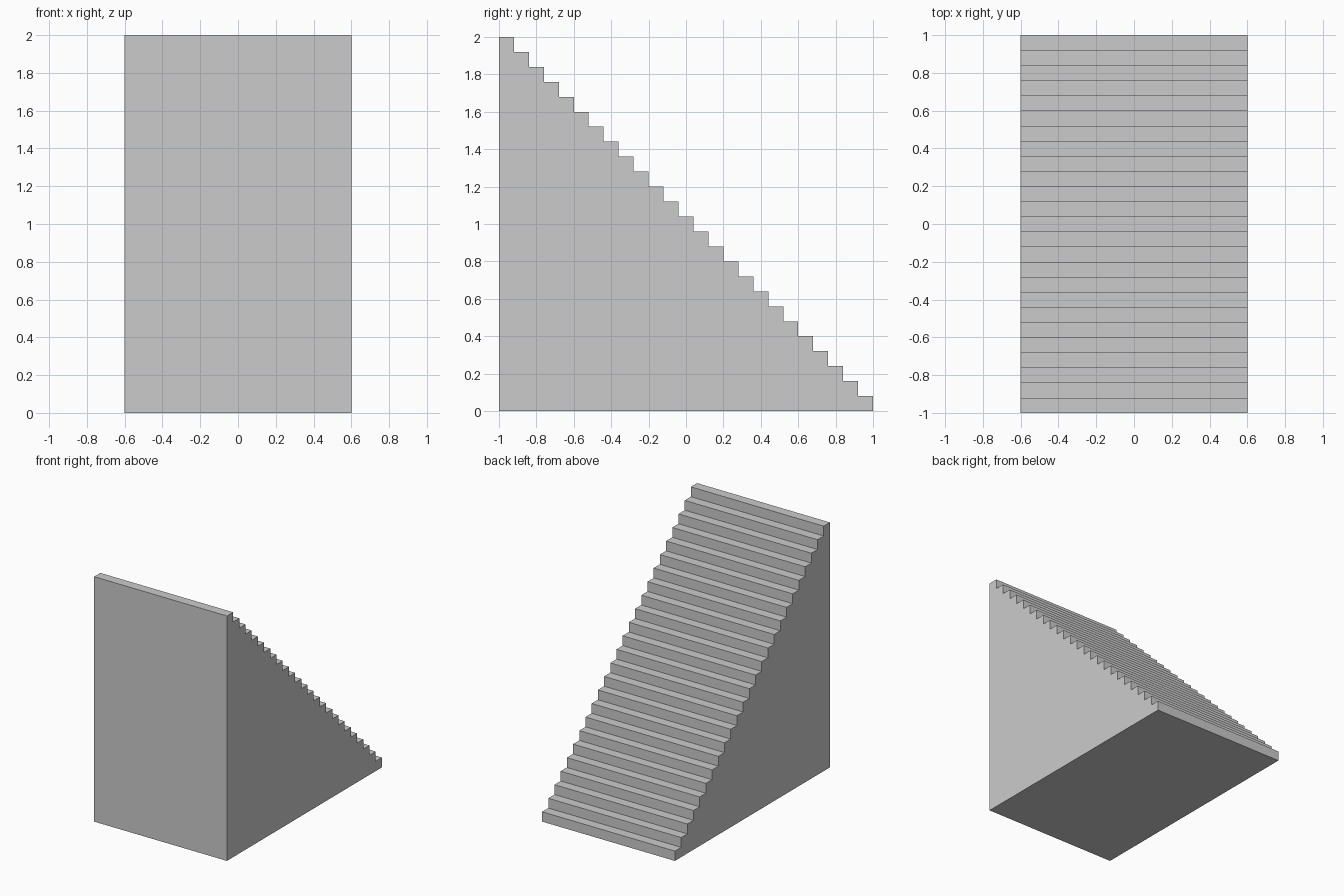
import bpy, bmesh

if "Cube" in bpy.data.objects:
    bpy.data.objects.remove(bpy.data.objects["Cube"])

STEPS = 25
SIZE = 2.0
HALF_WIDTH = 0.6
step = SIZE / STEPS

# Side profile (y, z): solid base, then treads and risers from front top to back bottom
profile = [(-1.0, 0.0)]
for i in range(STEPS):
    z = SIZE - i * step
    profile += [(-1.0 + i * step, z), (-1.0 + (i + 1) * step, z)]
profile.append((1.0, 0.0))

# Extrude the profile across the width
bm = bmesh.new()
side = bm.faces.new([bm.verts.new((-HALF_WIDTH, y, z)) for y, z in profile])
result = bmesh.ops.extrude_face_region(bm, geom=[side], use_keep_orig=True)
moved = [g for g in result["geom"] if isinstance(g, bmesh.types.BMVert)]
bmesh.ops.translate(bm, verts=moved, vec=(2 * HALF_WIDTH, 0, 0))
bmesh.ops.recalc_face_normals(bm, faces=bm.faces)

mesh = bpy.data.meshes.new("staircase")
bm.to_mesh(mesh)
bm.free()
bpy.context.collection.objects.link(bpy.data.objects.new("staircase", mesh))
